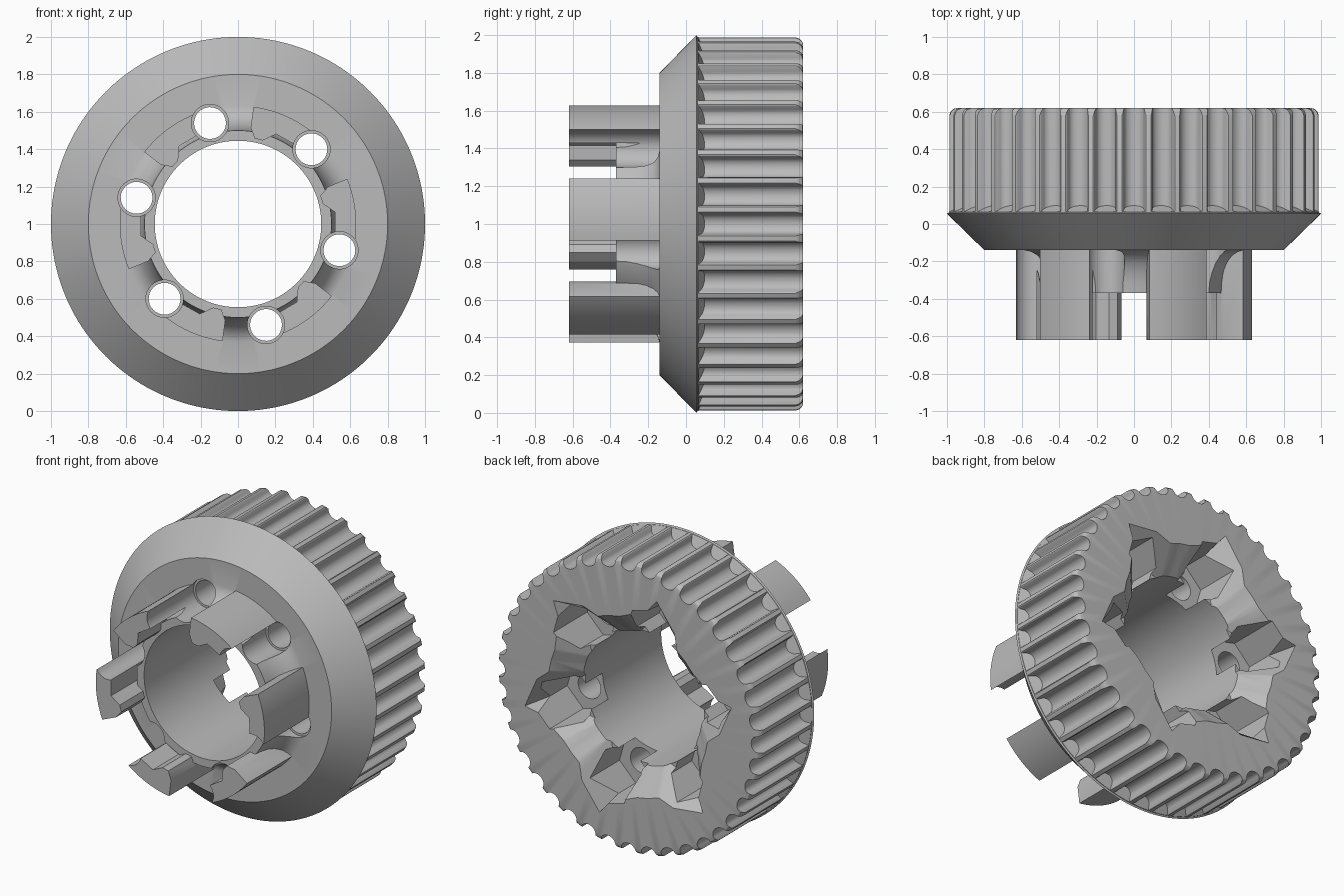
import bpy, bmesh, math
from mathutils import Vector

if "Cube" in bpy.data.objects:
    bpy.data.objects.remove(bpy.data.objects["Cube"], do_unlink=True)

grey = bpy.data.materials.new("light_grey")
grey.use_nodes = True
colour = (0.5, 0.5, 0.5, 1)
grey.diffuse_color = colour
grey.node_tree.nodes["Principled BSDF"].inputs["Base Color"].default_value = colour

HOLE_ANGLE, HOLE_RADIUS = 45.5, 0.56


def polar(r, deg, y):
    """Point at a radius and angle about the wheel's y axis."""
    a = math.radians(deg)
    return Vector((r * math.cos(a), y, 1 + r * math.sin(a)))


def loft(bm, front, back):
    """Closed solid between two matching outlines."""
    a = [bm.verts.new(p) for p in front]
    b = [bm.verts.new(p) for p in back]
    bm.faces.new(a)
    bm.faces.new(b[::-1])
    for i in range(len(a)):
        j = (i + 1) % len(a)
        bm.faces.new((a[i], b[i], b[j], a[j]))


def finish(name, bm):
    bmesh.ops.recalc_face_normals(bm, faces=bm.faces)
    mesh = bpy.data.meshes.new(name)
    bm.to_mesh(mesh)
    bm.free()
    mesh.materials.append(grey)
    ob = bpy.data.objects.new(name, mesh)
    bpy.context.collection.objects.link(ob)
    return ob


def combine(target, tool, operation="DIFFERENCE"):
    mod = target.modifiers.new(tool.name, "BOOLEAN")
    mod.object, mod.operation, mod.solver = tool, operation, "EXACT"
    bpy.context.view_layer.update()
    result = target.evaluated_get(bpy.context.evaluated_depsgraph_get())
    mesh = bpy.data.meshes.new_from_object(result)
    target.modifiers.clear()
    target.data = mesh
    bpy.data.objects.remove(tool, do_unlink=True)


def cylinders(name, radius, y0, y1, sides=32, turn=0):
    """Six prisms on the bolt circle, with a corner pointing outward."""
    bm = bmesh.new()
    for k in range(6):
        ang = HOLE_ANGLE + 60 * k
        centre = polar(HOLE_RADIUS, ang, 0)
        ring = [centre + polar(radius, ang + 360 * i / sides, 0) - Vector((0, 0, 1))
                for i in range(sides)]
        loft(bm, [p + Vector((0, y0, 0)) for p in ring],
             [p + Vector((0, y1, 0)) for p in ring])
    return finish(name, bm)


# Wheel body: bore, inner collar with cove, flange cone and toothed drum
profile = [(0.445, -0.37), (0.5, -0.37), (0.504, -0.31), (0.515, -0.26),
           (0.535, -0.21), (0.565, -0.17), (0.6, -0.148), (0.63, -0.14),
           (0.8, -0.14), (1.0, 0.055), (0.99, 0.062), (0.99, 0.58),
           (0.983, 0.6), (0.97, 0.614), (0.95, 0.62), (0.445, 0.62)]
SEG = 160
bm = bmesh.new()
rings = [[bm.verts.new(polar(r, 360 * i / SEG, y)) for r, y in profile] for i in range(SEG)]
for i in range(SEG):
    a, b = rings[i], rings[(i + 1) % SEG]
    for j in range(len(profile)):
        k = (j + 1) % len(profile)
        bm.faces.new((a[j], a[k], b[k], b[j]))
wheel = finish("toothed_wheel", bm)

# Rounded belt grooves with flared lips and a sloped front end
side = [(0.074, 1.02), (0.07, 0.992), (0.06, 0.984), (0.054, 0.968)]
side += [(0.053 * math.cos(t), 0.965 - 0.042 * math.sin(t))
         for t in (math.pi * n / 16 for n in range(1, 8))]
outline = side + [(0, 0.923)] + [(-x, r) for x, r in reversed(side)]
bm = bmesh.new()
for k in range(40):
    a = math.radians(9 * k)
    radial = Vector((math.cos(a), 0, math.sin(a)))
    across = Vector((-math.sin(a), 0, math.cos(a)))
    base = [Vector((0, 0, 1)) + radial * r + across * x for x, r in outline]
    front = [p + Vector((0, 0.06 + (1 - r) * 0.5, 0)) for p, (x, r) in zip(base, outline)]
    loft(bm, front, [p + Vector((0, 0.7, 0)) for p in base])
combine(wheel, finish("groove_cutter", bm))

# Six coupling lugs with a stepped inner side
inner = [(0.61, -11), (0.6, -6), (0.522, -5.5), (0.522, 7), (0.466, 13.5),
         (0.466, 19), (0.52, 22.5)]
lug = inner + [(0.632, 22.5 - 33.5 * i / 12) for i in range(13)]
bm = bmesh.new()
for k in range(6):
    loft(bm, [polar(r, d + 60 * k, -0.62) for r, d in lug],
         [polar(r, d + 60 * k, -0.05) for r, d in lug])
combine(wheel, finish("lugs", bm), "UNION")

# Star-shaped sloped recess in the back
top, bottom = [], []
for k in range(6):
    d = HOLE_ANGLE + 60 * k
    for off, r0, r1 in ((0, 0.8, 0.73), (22, 0.6, 0.42), (30, 0.6, 0.42), (38, 0.6, 0.42)):
        slope = (r0 - r1) * 0.08 / 0.18
        top.append(polar(r0 + slope, d + off, 0.7))
        bottom.append(polar(r1, d + off, 0.44))
bm = bmesh.new()
loft(bm, bottom, top)
combine(wheel, finish("star_cutter", bm))

# Nut pockets, screw holes and screw head clearances
combine(wheel, cylinders("nut_cutter", 0.172, 0.26, 0.75, sides=6))
combine(wheel, cylinders("hole_cutter", 0.085, -0.8, 0.8))
combine(wheel, cylinders("clearance_cutter", 0.1, -0.85, -0.12))

# Smooth round surfaces, keep edges crisp
bpy.ops.object.select_all(action="DESELECT")
wheel.select_set(True)
bpy.context.view_layer.objects.active = wheel
bpy.ops.object.shade_smooth_by_angle(angle=math.radians(28))
